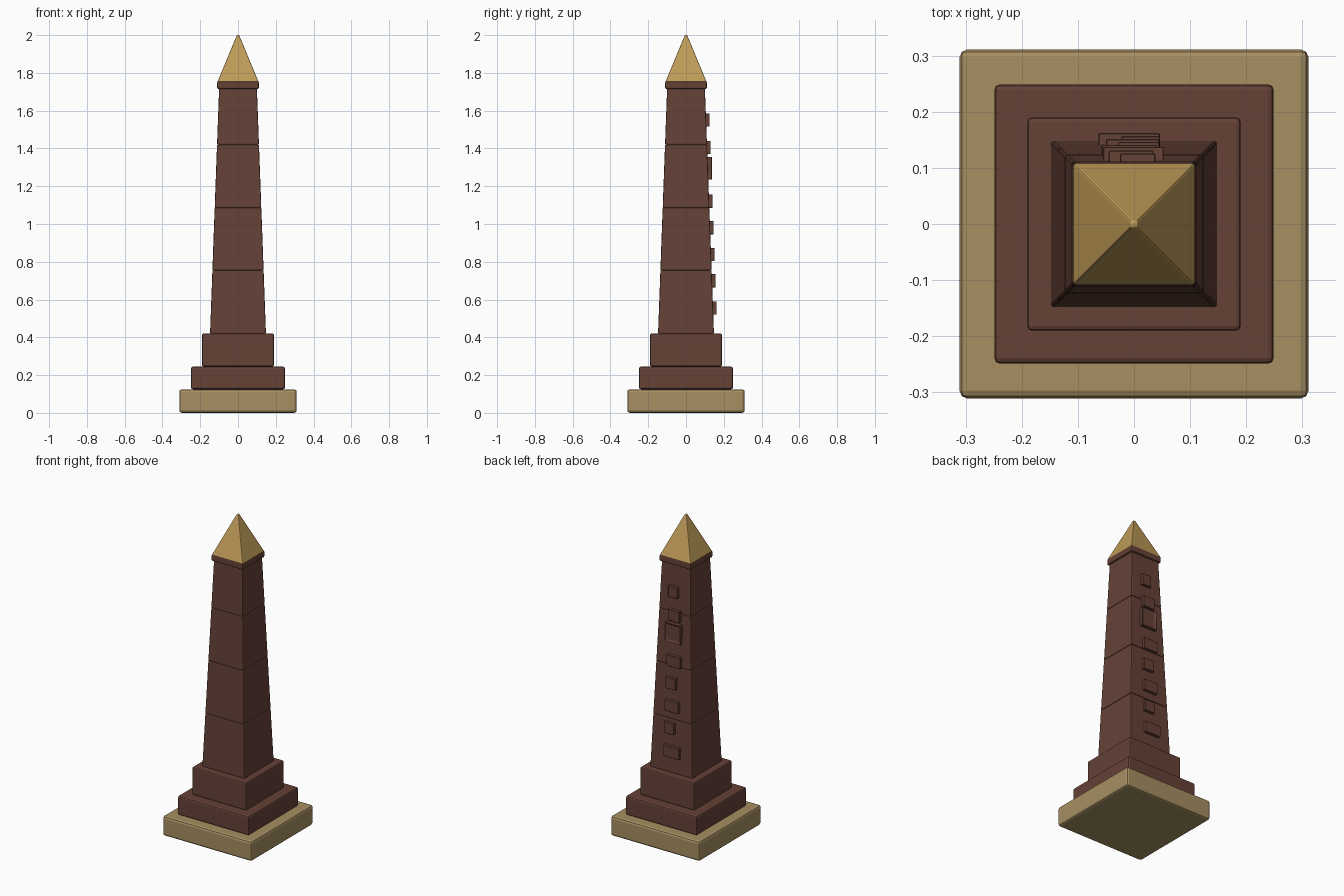
import bpy, bmesh

if "Cube" in bpy.data.objects:
    bpy.data.objects.remove(bpy.data.objects["Cube"])


def mat(name, rgb):
    m = bpy.data.materials.new(name)
    m.diffuse_color = (*rgb, 1)
    m.use_nodes = True
    m.node_tree.nodes["Principled BSDF"].inputs["Base Color"].default_value = m.diffuse_color
    return m


granite = mat("red_brown_granite", (0.130, 0.054, 0.037))
sandstone = mat("sandstone", (0.385, 0.275, 0.121))
gold = mat("gold", (0.52, 0.33, 0.097))


def finish(name, bm, material, bevel, segments=2):
    bmesh.ops.recalc_face_normals(bm, faces=bm.faces)
    me = bpy.data.meshes.new(name)
    bm.to_mesh(me)
    bm.free()
    me.materials.append(material)
    ob = bpy.data.objects.new(name, me)
    bpy.context.collection.objects.link(ob)
    if bevel:
        b = ob.modifiers.new("soft_edges", 'BEVEL')
        b.width = bevel
        b.segments = segments
        b.limit_method = 'ANGLE'
    return ob


def frustum(name, z0, z1, r0, r1, material, bevel, segments=2):
    """Square block with half width r0 at the bottom and r1 at the top."""
    bm = bmesh.new()
    bmesh.ops.create_cube(bm, size=2)
    for v in bm.verts:
        r, z = (r0, z0) if v.co.z < 0 else (r1, z1)
        v.co = (v.co.x * r, v.co.y * r, z)
    return finish(name, bm, material, bevel, segments)


def block(name, x0, x1, y0, y1, z0, z1, inset=0):
    """Raised relief block; inset gives it a sunken panel on the back face."""
    bm = bmesh.new()
    bmesh.ops.create_cube(bm, size=1)
    for v in bm.verts:
        v.co = (x0 if v.co.x < 0 else x1, y0 if v.co.y < 0 else y1,
                z0 if v.co.z < 0 else z1)
    if inset:
        bm.normal_update()
        face = [f for f in bm.faces if f.normal.y > 0.9]
        bmesh.ops.inset_region(bm, faces=face, thickness=inset)
        bmesh.ops.translate(bm, verts=face[0].verts, vec=(0, -0.008, 0))
    return finish(name, bm, granite, 0.0015, 1)


# Stepped base
frustum("base_slab", 0, 0.125, 0.311, 0.311, sandstone, 0.014)
frustum("lower_step", 0.125, 0.245, 0.249, 0.249, granite, 0.010)
frustum("upper_step", 0.245, 0.42, 0.19, 0.19, granite, 0.008)


# Tapered shaft in four courses
def half_width(z):
    return 0.148 + (0.1 - 0.148) * (z - 0.42) / (1.72 - 0.42)


levels = [0.42, 0.755, 1.087, 1.42, 1.72]
for i, (a, b) in enumerate(zip(levels, levels[1:])):
    frustum(f"shaft_course_{i + 1}", a, b, half_width(a), half_width(b), granite, 0.005)

# Collar and pointed cap
frustum("collar", 1.715, 1.755, 0.111, 0.111, granite, 0.008)
frustum("pyramid_cap", 1.752, 2.0, 0.109, 0.006, gold, 0.004)

# Raised carvings down the back face: centre height, left x, right x
carvings = [(0.555, -0.063, 0.046), (0.70, -0.022, 0.046), (0.838, -0.05, 0.045),
            (0.98, -0.028, 0.045), (1.12, -0.058, 0.04), (1.405, -0.045, 0.035),
            (1.55, -0.025, 0.038)]
for i, (z, x0, x1) in enumerate(carvings):
    y = half_width(z)
    block(f"carving_{i + 1}", x0, x1, y - 0.008, y + 0.019, z - 0.035, z + 0.035)

# Framed panel among the carvings
y = half_width(1.295)
block("framed_panel", -0.055, 0.053, y - 0.008, y + 0.022, 1.235, 1.355, 0.016)
